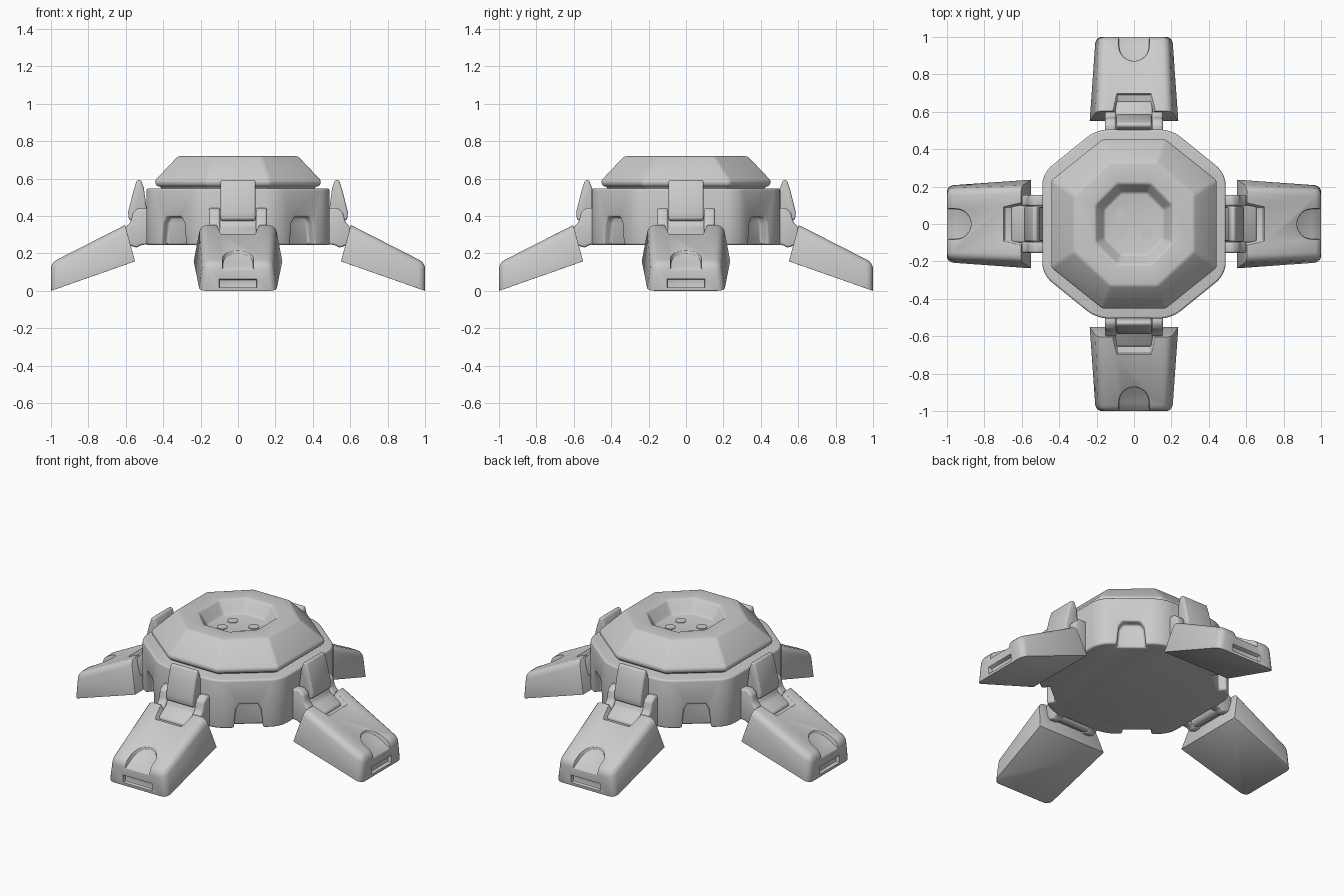
import bpy, bmesh
from math import radians, sin, cos, pi, atan2

if "Cube" in bpy.data.objects:
    bpy.data.objects.remove(bpy.data.objects["Cube"])


def loft(name, rings, round_edges=None, width=0.03, segs=4):
    """Skin equal-length rings of points, cap both ends, optionally round chosen edges."""
    bm = bmesh.new()
    vs = [[bm.verts.new(p) for p in r] for r in rings]
    n = len(rings[0])
    for a, b in zip(vs, vs[1:]):
        for i in range(n):
            bm.faces.new((a[i], a[(i + 1) % n], b[(i + 1) % n], b[i]))
    bm.faces.new(vs[0])
    bm.faces.new(vs[-1])
    bmesh.ops.recalc_face_normals(bm, faces=bm.faces)
    if round_edges:
        edges = [e for e in bm.edges if round_edges(e)]
        bmesh.ops.bevel(bm, geom=edges, offset=width, segments=segs,
                        profile=0.5, affect='EDGES')
    me = bpy.data.meshes.new(name)
    bm.to_mesh(me)
    bm.free()
    ob = bpy.data.objects.new(name, me)
    bpy.context.collection.objects.link(ob)
    return ob


def prism(name, profile, y0, y1):
    """Side profile in x-z, extruded across y."""
    return loft(name, [[(x, y, z) for x, z in profile] for y in (y0, y1)])


def octagon(hx, hy, cx, cy, z):
    return [(cx, -hy, z), (hx, -cy, z), (hx, cy, z), (cx, hy, z),
            (-cx, hy, z), (-hx, cy, z), (-hx, -cy, z), (-cx, -hy, z)]


def finish(ob, cutters=(), bevel=0.01, segs=3, angle=30):
    """Cut, bevel, bake the modifiers and smooth."""
    for c in cutters:
        m = ob.modifiers.new("cut", 'BOOLEAN')
        m.operation, m.object, m.solver = 'DIFFERENCE', c, 'EXACT'
    if bevel:
        b = ob.modifiers.new("bevel", 'BEVEL')
        b.width, b.segments = bevel, segs
        b.limit_method, b.angle_limit = 'ANGLE', radians(angle)
    dg = bpy.context.evaluated_depsgraph_get()
    dg.update()
    me = bpy.data.meshes.new_from_object(ob.evaluated_get(dg))
    ob.modifiers.clear()
    ob.data = me
    for c in cutters:
        bpy.data.objects.remove(c)
    bpy.ops.object.select_all(action='DESELECT')
    ob.select_set(True)
    bpy.context.view_layer.objects.active = ob
    bpy.ops.object.shade_smooth_by_angle(angle=radians(32))
    return ob


# Octagonal body with a notch low on each diagonal face
body = loft("body", [octagon(0.49, 0.505, 0.2, 0.27, z) for z in (0.245, 0.548)],
            lambda e: abs(e.verts[0].co.z - e.verts[1].co.z) > 0.1, 0.06)
notches = []
for sx in (-1, 1):
    for sy in (-1, 1):
        c = loft("notch_cutter", [
            [(-0.05, -w, z), (0.1, -w, z), (0.1, w, z), (-0.05, w, z)]
            for w, z in ((0.087, 0.2), (0.072, 0.36), (0.05, 0.395))])
        c.location = (sx * 0.345, sy * 0.388, 0)
        c.rotation_euler.z = atan2(sy * 0.29, sx * 0.235)
        c.hide_render = True
        notches.append(c)
finish(body, notches, 0.012)

# Domed lid with an octagonal well in the top
lid = loft("lid", [octagon(*r) for r in (
    (0.41, 0.42, 0.155, 0.215, 0.53), (0.41, 0.42, 0.155, 0.215, 0.558),
    (0.435, 0.445, 0.165, 0.23, 0.558), (0.445, 0.455, 0.17, 0.235, 0.588),
    (0.32, 0.33, 0.125, 0.15, 0.72), (0.205, 0.215, 0.09, 0.1, 0.72),
    (0.158, 0.168, 0.07, 0.08, 0.64))])
finish(lid, bevel=0.014, angle=20)

# Four round studs on the well floor
for i, (x, y) in enumerate([(-1, -1), (1, -1), (1, 1), (-1, 1)]):
    stud = loft(f"well_stud_{i + 1}", [
        [(x * 0.073 + 0.031 * cos(a * pi / 16), y * 0.052 + 0.031 * sin(a * pi / 16), z)
         for a in range(32)] for z in (0.63, 0.644)])
    finish(stud, bevel=0)

# Foot, modelled pointing along +x
foot = loft("foot", [
    [(0.55, -0.237, 0.158), (0.55, 0.237, 0.158), (0.603, 0.2, 0.352), (0.603, -0.2, 0.352)],
    [(1.0, -0.205, 0.0), (1.0, 0.205, 0.0), (1.0, 0.185, 0.15), (1.0, -0.185, 0.15)]],
    lambda e: (e.verts[0].co.x + e.verts[1].co.x > 1.3 and
               all(v.co.z > 0.1 for v in e.verts)) or
              (all(v.co.x > 0.9 for v in e.verts) and
               abs(e.verts[0].co.y - e.verts[1].co.y) < 0.1) or
              (e.verts[0].co.x + e.verts[1].co.x > 1.3 and
               all(v.co.z > 0.14 for v in e.verts)),
    0.035)
# recess for the hinge, thumb scoop near the toe, slot in the toe
recess = loft("recess_cutter", [
    [(0.5, -w, z), (x, -w, z), (x, w, z), (0.5, w, z)]
    for w, x, z in ((0.085, 0.69, 0.288), (0.135, 0.735, 0.40))])
arc = [(0.95 - 0.08 * sin(a * pi / 12), 0.08 * cos(a * pi / 12)) for a in range(13)]
outline = [(1.05, 0.085)] + arc + [(1.05, -0.085)]
scoop = loft("scoop_cutter", [
    [(x, y, 0.2 - 0.68 * (x - 0.87)) for x, y in outline],
    [(x, y * 1.15, 0.4) for x, y in outline]])
slot = prism("slot_cutter", [(0.975, 0.018), (1.05, 0.018), (1.05, 0.07), (0.975, 0.06)], -0.1, 0.1)
finish(foot, (recess, scoop, slot), 0.006, 2)

# Upright latch plate against the body wall
plate = finish(prism("latch_plate", [
    (0.48, 0.38), (0.503, 0.55), (0.518, 0.592), (0.54, 0.592), (0.56, 0.53),
    (0.587, 0.42), (0.583, 0.38), (0.56, 0.372)], -0.093, 0.093), bevel=0.01)

# Hinge ears either side, and the link reaching into the foot recess
ear_profile = [(0.47, 0.44), (0.53, 0.445), (0.562, 0.42), (0.572, 0.37),
               (0.6, 0.34), (0.6, 0.25), (0.54, 0.23), (0.52, 0.245), (0.47, 0.25)]
ears = [finish(prism(f"hinge_ear_{n}", ear_profile, s * 0.095, s * 0.155), bevel=0.013)
        for n, s in (("a", -1), ("b", 1))]
link = finish(prism("hinge_link", [
    (0.47, 0.40), (0.555, 0.40), (0.58, 0.345), (0.655, 0.30), (0.655, 0.27),
    (0.57, 0.25), (0.53, 0.25), (0.47, 0.3)], -0.1, 0.1), bevel=0.012)

# Hinge pin, seen from below
pin = finish(loft("hinge_pin", [
    [(0.54 + 0.036 * cos(a * pi / 12), y, 0.275 + 0.036 * sin(a * pi / 12))
     for a in range(24)] for y in (-0.13, 0.13)]), bevel=0)

# Repeat the leg on all four sides
for part in [foot, plate, link, pin] + ears:
    base = part.name
    part.name = "right_" + base
    for side, deg in (("back", 90), ("left", 180), ("front", 270)):
        copy = part.copy()
        copy.name = f"{side}_{base}"
        copy.rotation_euler.z = radians(deg)
        bpy.context.collection.objects.link(copy)
